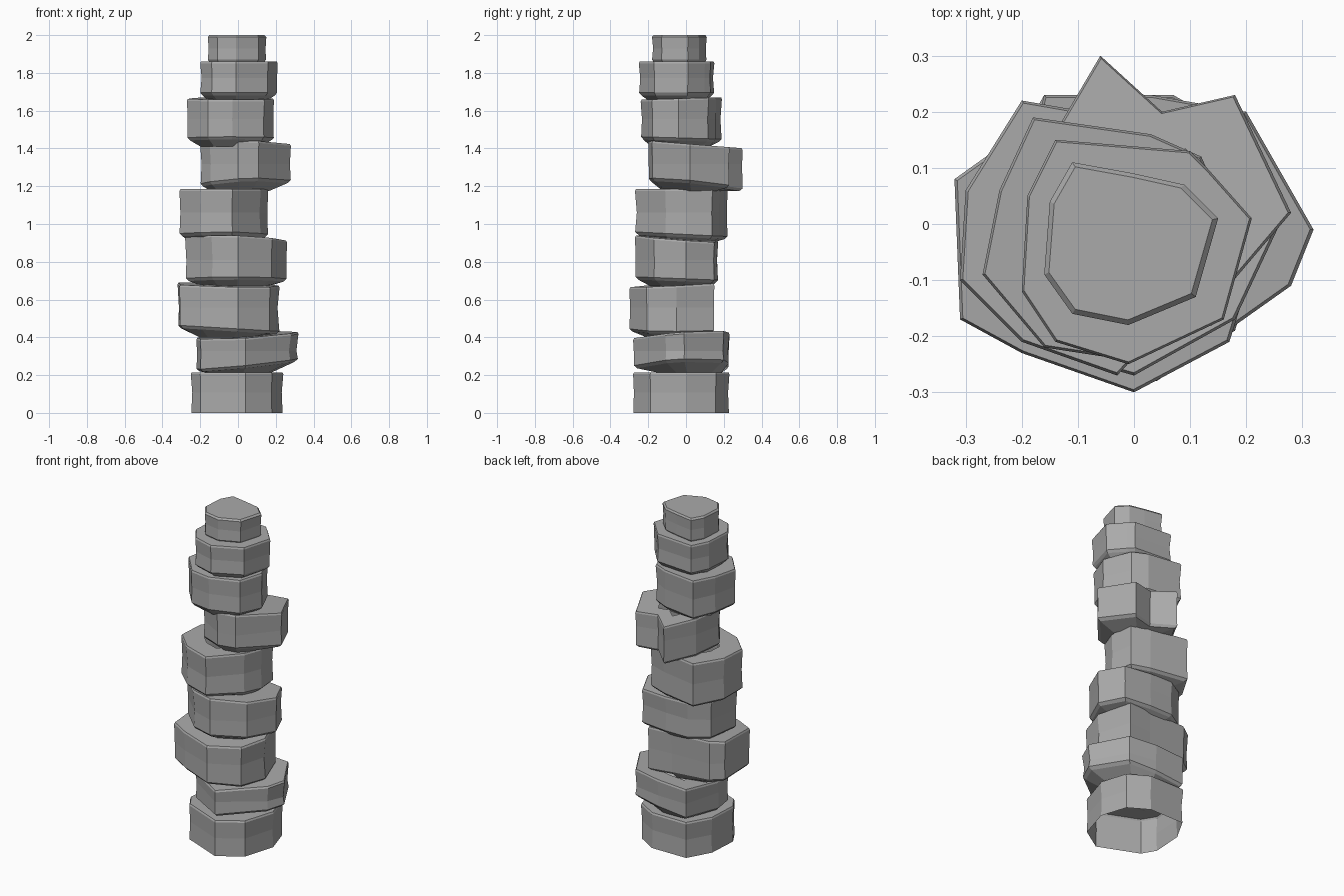
import bpy
import bmesh
import random
from mathutils import Vector

cube = bpy.data.objects.get("Cube")
if cube:
    bpy.data.objects.remove(cube, do_unlink=True)

random.seed(4)

# One plain stone colour
stone = bpy.data.materials.new("grey_stone")
stone.use_nodes = True
stone_colour = (0.4, 0.4, 0.4, 1.0)
stone.diffuse_color = stone_colour
stone.node_tree.nodes["Principled BSDF"].inputs["Base Color"].default_value = stone_colour


def drum(name, bottom, top, outline, bottom_tilt=(0, 0), top_tilt=(0, 0),
         neck=True, capped=False):
    """Nine-sided rough block: hollow neck, sloped underside, uneven sides and a ledge.
    The outline is in hundredths, counter-clockwise from +x; tilts are slopes in x and y."""
    points = [Vector(p) / 100 for p in outline]
    centre = sum(points, Vector((0, 0))) / len(points)
    bm = bmesh.new()

    def ring(scale, height, tilt, rough=0.0, limit=1.0):
        verts = []
        for p in points:
            arm = (p - centre) * (scale + random.uniform(-rough, rough))
            arm *= min(1.0, limit / arm.length)
            q = centre + arm
            verts.append(bm.verts.new((q.x, q.y, height + Vector(tilt).dot(q))))
        return verts

    rings = []
    if neck:
        rings.append(ring(0.8, bottom - 0.035, (0, 0), limit=0.16))
        rings.append(ring(0.93, bottom - 0.005, bottom_tilt))
    rings.append(ring(0.99, bottom + (0.01 if neck else 0), bottom_tilt, 0.01))
    rings.append(ring(0.975, (bottom + top) / 2, (0, 0), 0.015))
    rings.append(ring(1.0, top - 0.01, top_tilt))
    rings.append(ring(0.94 if capped else 0.98, top, top_tilt))
    if not capped:
        rings.append(ring(0.5, top, top_tilt))

    for low, high in zip(rings, rings[1:]):
        for i in range(len(points)):
            j = (i + 1) % len(points)
            bm.faces.new((low[i], low[j], high[j], high[i]))
    if capped:
        bm.faces.new(rings[-1])

    mesh = bpy.data.meshes.new(name)
    bm.to_mesh(mesh)
    bm.free()
    mesh.materials.append(stone)
    obj = bpy.data.objects.new(name, mesh)
    bpy.context.collection.objects.link(obj)
    return obj


# Base drum, open underneath
drum("base_drum", 0, 0.215,
     [(24, 0), (19, 16), (7, 23), (-16, 23), (-24, 9),
      (-25, -10), (-20, -18), (4, -28), (18, -19)], neck=False)

# Lower drums
drum("second_drum", 0.245, 0.41,
     [(32, -1), (20, 20), (3, 23), (-16, 23), (-20, 8),
      (-22, 0), (-20, -12), (4, -28), (28, -11)], (0.1, 0.03), (0.06, 0.06))
drum("third_drum", 0.435, 0.68,
     [(22, -5), (15, 15), (0, 14), (-25, 13), (-32, 8),
      (-31, -17), (-20, -23), (0, -30), (17, -21)], (-0.06, 0), (-0.02, 0.05))

# Middle drums
drum("fourth_drum", 0.7, 0.92,
     [(26, 0), (19, 15), (2, 17), (-13, 17), (-24, 10),
      (-28, -9), (-14, -23), (0, -27), (18, -17)], (0, -0.04), (-0.03, -0.07))
drum("fifth_drum", 0.935, 1.185,
     [(16, 0), (14, 14), (3, 18), (-20, 22), (-30, 6),
      (-31, -10), (-20, -21), (-3, -27), (12, -11)], (0, -0.05))

# Shifted drum that leans out at the back
drum("sixth_drum", 1.21, 1.425,
     [(28, 2), (18, 23), (5, 20), (-6, 30), (-16, 13),
      (-20, -4), (-15, -12), (0, -20), (11, -18)], (0.05, -0.1), (0, -0.08))

# Upper drums
drum("seventh_drum", 1.445, 1.665,
     [(19, -4), (12, 12), (3, 16), (-18, 19), (-24, 6),
      (-27, -9), (-16, -22), (-3, -24), (14, -18)], (0, -0.03), (0, 0.03))
drum("eighth_drum", 1.685, 1.86,
     [(21, 1), (13, 10), (10, 13), (-14, 15), (-19, 5),
      (-20, -12), (-14, -21), (-1, -25), (16, -17)])
drum("top_drum", 1.86, 2.0,
     [(15, 1), (9, 7), (0, 9), (-11, 11), (-15, 4),
      (-16, -9), (-11, -16), (-1, -18), (11, -13)], capped=True)
